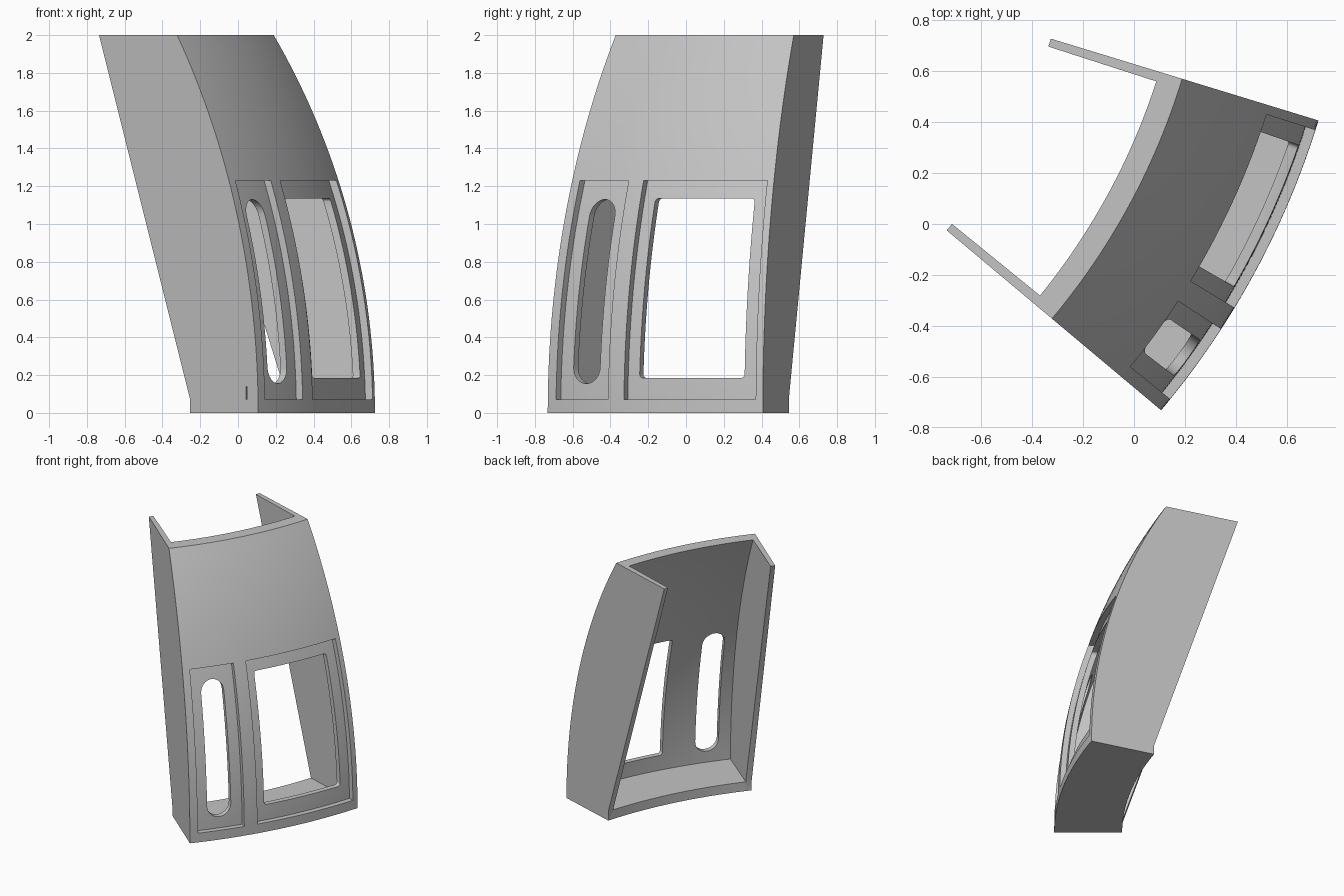
import bpy, bmesh
from math import sin, cos, radians, sqrt, pi

if "Cube" in bpy.data.objects:
    bpy.data.objects.remove(bpy.data.objects["Cube"], do_unlink=True)

CX, CY = -2.383, 1.357      # axis of the sector
R_BASE, R_ARC = 3.25, 3.85  # base radius and radius of the bulging profile
A0, A1 = 17.0, 40.0         # sector angles in degrees

grey = bpy.data.materials.new("plain grey")
grey.use_nodes = True
COLOUR = (0.55, 0.55, 0.55, 1)
grey.diffuse_color = COLOUR
grey.node_tree.nodes["Principled BSDF"].inputs["Base Color"].default_value = COLOUR


def polar(r, a, z):
    return (CX + r * cos(radians(a)), CY - r * sin(radians(a)), z)


def bulge(z, inset=0.0):
    return R_BASE - R_ARC + sqrt((R_ARC - inset) ** 2 - z * z)


def arc(z0, z1, inset=0.0, n=32):
    zs = [z0 + (z1 - z0) * i / n for i in range(n + 1)]
    return [(bulge(z, inset), z) for z in zs]


def loft(name, rings):
    """Closed solid through rings of points, capped at both ends."""
    bm = bmesh.new()
    loops = [[bm.verts.new(p) for p in ring] for ring in rings]
    n = len(loops[0])
    for a, b in zip(loops, loops[1:]):
        for i in range(n):
            j = (i + 1) % n
            bm.faces.new((a[i], a[j], b[j], b[i]))
    bm.faces.new(loops[0])
    bm.faces.new(loops[-1])
    bmesh.ops.recalc_face_normals(bm, faces=bm.faces)
    mesh = bpy.data.meshes.new(name)
    bm.to_mesh(mesh)
    bm.free()
    mesh.materials.append(grey)
    ob = bpy.data.objects.new(name, mesh)
    bpy.context.collection.objects.link(ob)
    return ob


def sector(name, profile, a0, a1, n=24):
    return loft(name, [[polar(r, a0 + (a1 - a0) * k / n, z) for r, z in profile]
                       for k in range(n + 1)])


def opening(name, a0, a1, z0, z1, radius, n=8):
    """Radial cutter with a rounded rectangular outline."""
    da = radius / R_BASE * 180 / pi
    corners = [(a1 - da, z1 - radius), (a0 + da, z1 - radius),
               (a0 + da, z0 + radius), (a1 - da, z0 + radius)]
    outline = []
    for q, (a, z) in enumerate(corners):
        for i in range(n + 1):
            t = (q + i / n) * pi / 2
            outline.append((a + da * cos(t), z + radius * sin(t)))
    return loft(name, [[polar(r, a, z) for a, z in outline] for r in (2.8, 3.4)])


# Solid sector with bulging front and slanted open back
housing = sector("curved_housing",
                 arc(0, 2) + [(2.15, 2), (2.78, 0.07), (2.78, 0)], A0, A1)

# Inner cavity, leaving front shell, side walls and floor
cutters = [sector("cavity", arc(0.07, 2.2, 0.08) + [(1.8, 2.2), (1.8, 0.07)],
                  A0 + 0.87, A1 - 0.87)]

# Shallow recessed panels on the front
for name, a0, a1 in (("narrow_recess", 33.0, 39.0), ("wide_recess", 17.7, 31.25)):
    cutters.append(sector(name, arc(0.07, 1.23, 0.04) + [(3.4, 1.23), (3.4, 0.07)], a0, a1))

# Rounded slot, window and a small slit in the side wall
cutters.append(opening("slot", 34.45, 37.55, 0.155, 1.13, 0.0875))
cutters.append(opening("window", 19.06, 30.0, 0.185, 1.135, 0.02, 4))
cutters.append(sector("slit", [(3.166, 0.07), (3.172, 0.07), (3.172, 0.14), (3.166, 0.14)],
                      39.7, 40.3, 1))

bpy.context.view_layer.objects.active = housing
for ob in bpy.context.selected_objects:
    ob.select_set(False)
housing.select_set(True)
for c in cutters:
    c.hide_render = True
    mod = housing.modifiers.new(c.name, "BOOLEAN")
    mod.operation = "DIFFERENCE"
    mod.solver = "EXACT"
    mod.object = c
    bpy.ops.object.modifier_apply(modifier=mod.name)
for c in cutters:
    bpy.data.objects.remove(c, do_unlink=True)

bpy.ops.object.shade_smooth_by_angle(angle=radians(25))
